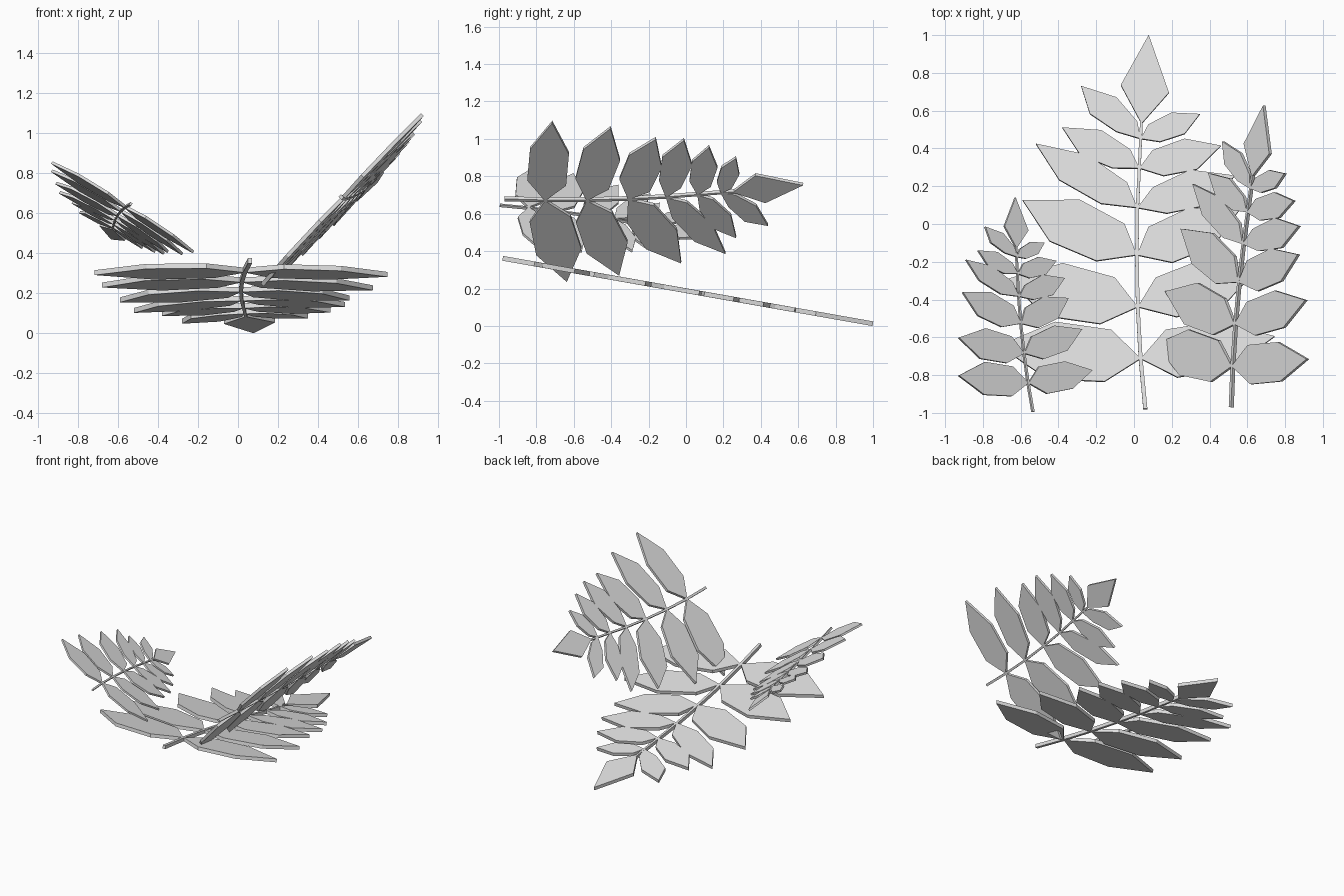
import bpy
import bmesh
from mathutils import Vector, Matrix

if "Cube" in bpy.data.objects:
    bpy.data.objects.remove(bpy.data.objects["Cube"])

THICK = 0.025

grey = bpy.data.materials.new("pale grey")
grey.diffuse_color = (0.75, 0.75, 0.75, 1)
grey.use_nodes = True
grey.node_tree.nodes["Principled BSDF"].inputs["Base Color"].default_value = grey.diffuse_color

# Points along the stem: start, six leaflet nodes, end
STEM = [(0, 0), (-0.025, 0.27), (-0.04, 0.548), (-0.045, 0.827),
        (-0.042, 1.081), (-0.032, 1.294), (-0.025, 1.452), (-0.02, 1.56)]

# Leaflets from base to top: tip x, tip y, inner and outer half width
LEFT = [(-0.775, 0.34, 0.14, 0.155), (-0.738, 0.696, 0.13, 0.148),
        (-0.65, 1.122, 0.122, 0.135), (-0.58, 1.426, 0.085, 0.097),
        (-0.44, 1.513, 0.066, 0.085), (-0.34, 1.736, 0.057, 0.08)]
RIGHT = [(0.685, 0.39, 0.131, 0.131), (0.613, 0.775, 0.118, 0.13),
         (0.496, 1.067, 0.113, 0.12), (0.475, 1.254, 0.078, 0.105),
         (0.401, 1.415, 0.074, 0.088), (0.289, 1.585, 0.055, 0.066)]


def add_plate(bm, outline, thick):
    """Flat plate from an outline, centred on the leaf plane."""
    if sum(a.x * b.y - b.x * a.y for a, b in zip(outline, outline[1:] + outline[:1])) < 0:
        outline = outline[::-1]
    top = [bm.verts.new((p.x, p.y, thick / 2)) for p in outline]
    bottom = [bm.verts.new((p.x, p.y, -thick / 2)) for p in outline]
    bm.faces.new(top)
    bm.faces.new(bottom[::-1])
    n = len(outline)
    for i in range(n):
        j = (i + 1) % n
        bm.faces.new((top[j], top[i], bottom[i], bottom[j]))


def leaflet_outline(base, tip, inner, outer):
    """Six-sided leaflet, its shoulders slanted on the forward-swept ones."""
    axis = tip - base
    forward = Vector((-axis.y, axis.x)).normalized()
    if forward.y < 0:
        forward = -forward
    slant = 0.08 * axis.normalized().y

    def shoulder(t, width, side):
        return base + axis * (t - side * slant) + forward * width * side

    return [base, shoulder(0.23, inner, -1), shoulder(0.63, outer, -1), tip,
            shoulder(0.63, outer, 1), shoulder(0.23, inner, 1)]


def make_object(name, bm, matrix):
    mesh = bpy.data.meshes.new(name)
    bm.to_mesh(mesh)
    bm.free()
    mesh.materials.append(grey)
    obj = bpy.data.objects.new(name, mesh)
    obj.matrix_world = matrix
    bpy.context.collection.objects.link(obj)


def make_frond(name, origin, x_axis, y_axis, scale):
    y = Vector(y_axis).normalized()
    z = Vector(x_axis).cross(y).normalized()
    x = y.cross(z)
    matrix = (Matrix.Translation(origin)
              @ Matrix((x, y, z)).transposed().to_4x4() @ Matrix.Scale(scale, 4))

    # Stem: one curved tapering strip
    bm = bmesh.new()
    pts = [Vector(p) for p in STEM]
    half = [0.011 - 0.004 * i / (len(pts) - 1) for i in range(len(pts))]
    outline = [p + Vector((h, 0)) for p, h in zip(pts, half)]
    outline += [p - Vector((h, 0)) for p, h in zip(pts, half)][::-1]
    add_plate(bm, outline, THICK * 1.03)
    make_object(name + "_stem", bm, matrix)

    # Leaflets in pairs, and the end leaflet
    bm = bmesh.new()
    for side in (LEFT, RIGHT):
        for node, (tx, ty, inner, outer) in zip(pts[1:7], side):
            add_plate(bm, leaflet_outline(node, Vector((tx, ty)), inner, outer), THICK)
    end = [(-0.02, 1.533), (0.125, 1.70), (0.018, 2.01), (-0.13, 1.741)]
    add_plate(bm, [Vector(p) for p in end], THICK)
    make_object(name + "_leaflets", bm, matrix)


# Three fronds of the same shape, turned and scaled
make_frond("large_frond", (0.06, -0.98, 0.3615), (1, 0, 0), (0, 0.985, -0.174), 1.0)
make_frond("right_frond", (0.515, -0.97, 0.68), (0.68, -0.107, 0.725), (0.102, 0.989, 0.042), 0.8)
make_frond("left_frond", (-0.535, -0.995, 0.645), (0.85, 0, -0.53), (-0.09, 0.985, -0.144), 0.573)
